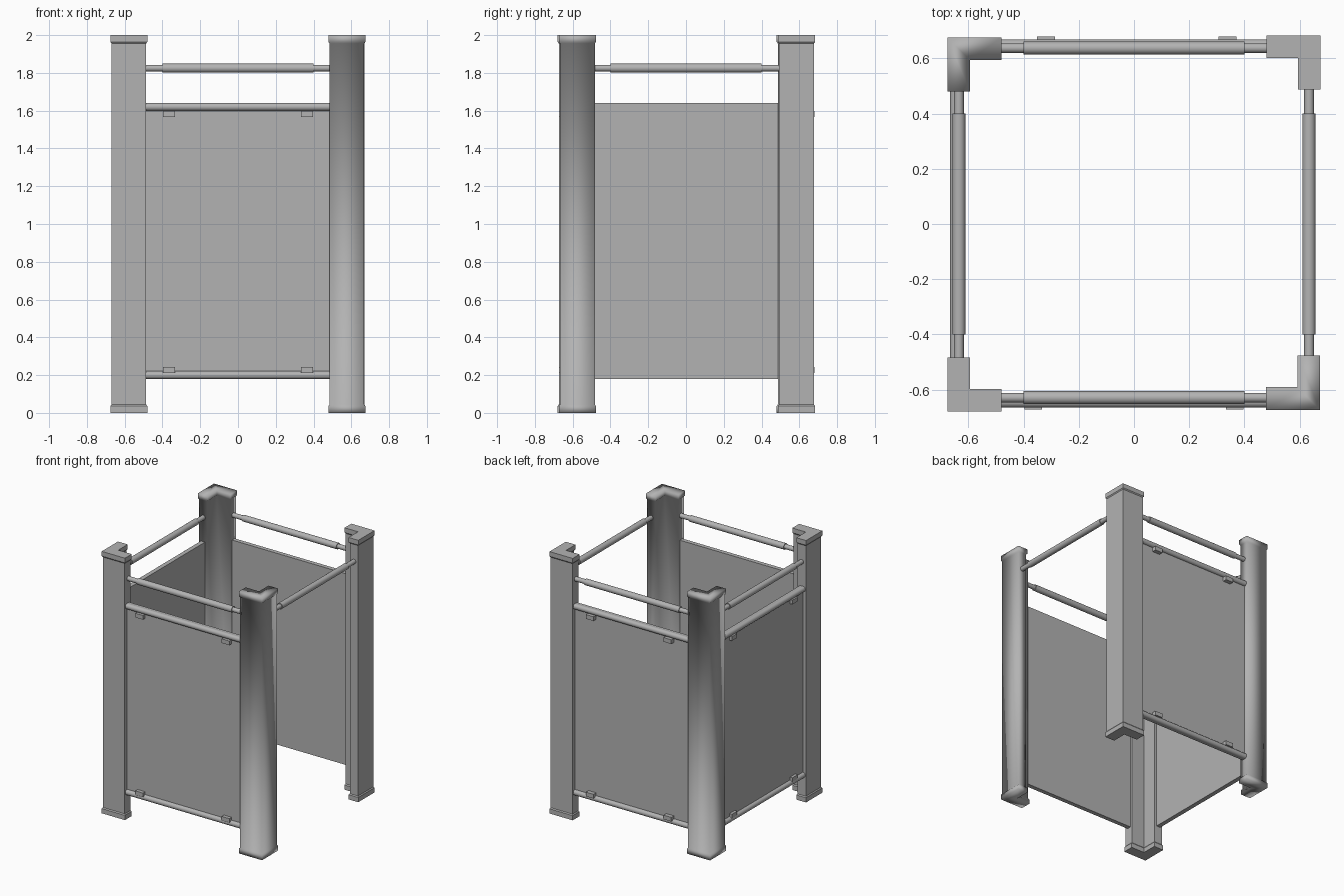
import bpy, bmesh
from math import radians, pi
from mathutils import Matrix, Vector

cube = bpy.data.objects.get("Cube")
if cube:
    bpy.data.objects.remove(cube, do_unlink=True)

GREY = (0.45, 0.45, 0.45, 1.0)
metal = bpy.data.materials.new("grey_metal")
metal.use_nodes = True
metal.diffuse_color = GREY
metal.node_tree.nodes["Principled BSDF"].inputs["Base Color"].default_value = GREY


def finish(name, bm, angle=None):
    """Turn a bmesh into an object; an angle turns on smooth shading."""
    bmesh.ops.recalc_face_normals(bm, faces=bm.faces)
    mesh = bpy.data.meshes.new(name)
    bm.to_mesh(mesh)
    bm.free()
    mesh.materials.append(metal)
    if angle:
        mesh.shade_smooth()
        mesh.set_sharp_from_angle(angle=radians(angle))
    obj = bpy.data.objects.new(name, mesh)
    bpy.context.collection.objects.link(obj)
    return obj


def box(name, frame, low, high):
    low, high = Vector(low), Vector(high)
    bm = bmesh.new()
    place = Matrix.Translation((low + high) / 2) @ Matrix.Diagonal((*(high - low), 1))
    bmesh.ops.create_cube(bm, size=1, matrix=frame @ place)
    return finish(name, bm)


def rail(name, frame, depth, z, sections):
    """Round rail along local x; each section is (start, end, radius)."""
    bm = bmesh.new()
    for start, end, radius in sections:
        place = Matrix.Translation(((start + end) / 2, -depth, z)) @ Matrix.Rotation(pi / 2, 4, "Y")
        bmesh.ops.create_cone(bm, cap_ends=True, segments=24, radius1=radius,
                              radius2=radius, depth=end - start, matrix=frame @ place)
    return finish(name, bm, 40)


def corner_post(name, x, y, smooth):
    """L-shaped post with a slightly wider cap and foot."""
    size, thick, inset = 0.196, 0.082, 0.006
    sx, sy = (1 if x > 0 else -1), (1 if y > 0 else -1)

    def outline(i):
        s, t = size - i, thick - i
        return [(i, i), (s, i), (s, t), (t, t), (t, s), (i, s)]

    bm = bmesh.new()
    rings = []
    for z, i in ((0, 0), (0.036, 0), (0.044, inset), (1.956, inset), (1.964, 0), (2, 0)):
        rings.append([bm.verts.new((x - sx * u, y - sy * v, z)) for u, v in outline(i)])
    for a, b in zip(rings, rings[1:]):
        for k in range(6):
            n = (k + 1) % 6
            bm.faces.new((a[k], a[n], b[n], b[k]))
    bm.faces.new(rings[0])
    bm.faces.new(rings[-1])
    return finish(name, bm, 180 if smooth else None)


# Corner posts
corner_post("front_right_post", -0.676, -0.679, False)
corner_post("front_left_post", 0.674, -0.673, True)
corner_post("back_left_post", 0.675, 0.683, False)
corner_post("back_right_post", -0.676, 0.676, True)

# Sides: name, turn, top rail depth, lower rail outer face, clip reach, clip shift
SIDES = (
    ("front", 0, 0.629, 0.665, 0.672, 0.0),
    ("right", -90, 0.634, 0.666, 0.666, 0.0),
    ("back", 180, 0.637, 0.668, 0.679, -0.01),
    ("left", 90, 0.634, None, None, 0.0),
)
HALF = 0.5
for side, turn, top_depth, outer, reach, shift in SIDES:
    frame = Matrix.Rotation(radians(turn), 4, "Z")
    # Telescopic top rail
    rail(side + "_top_rail", frame, top_depth, 1.825,
         ((-HALF, -0.39, 0.0175), (-0.4, 0.4, 0.0235), (0.39, HALF, 0.0175)))
    if outer is None:
        continue  # open entrance side
    # Panel with a rail along its upper and lower edge
    depth = outer - 0.021
    box(side + "_panel", frame, (-HALF, -depth, 0.18), (HALF, -depth + 0.025, 1.64))
    for level, z, clip_z in (("upper", 1.62, 1.583), ("lower", 0.2, 0.227)):
        rail(f"{side}_{level}_rail", frame, depth, z, ((-HALF, HALF, 0.021),))
        # Clips holding the panel
        for hand, x in (("a", -0.365), ("b", 0.365)):
            x = (x * 0.9 if side == "back" else x) + shift
            box(f"{side}_{level}_clip_{hand}", frame,
                (x - 0.032, -reach, clip_z - 0.016), (x + 0.032, -depth, clip_z + 0.016))
